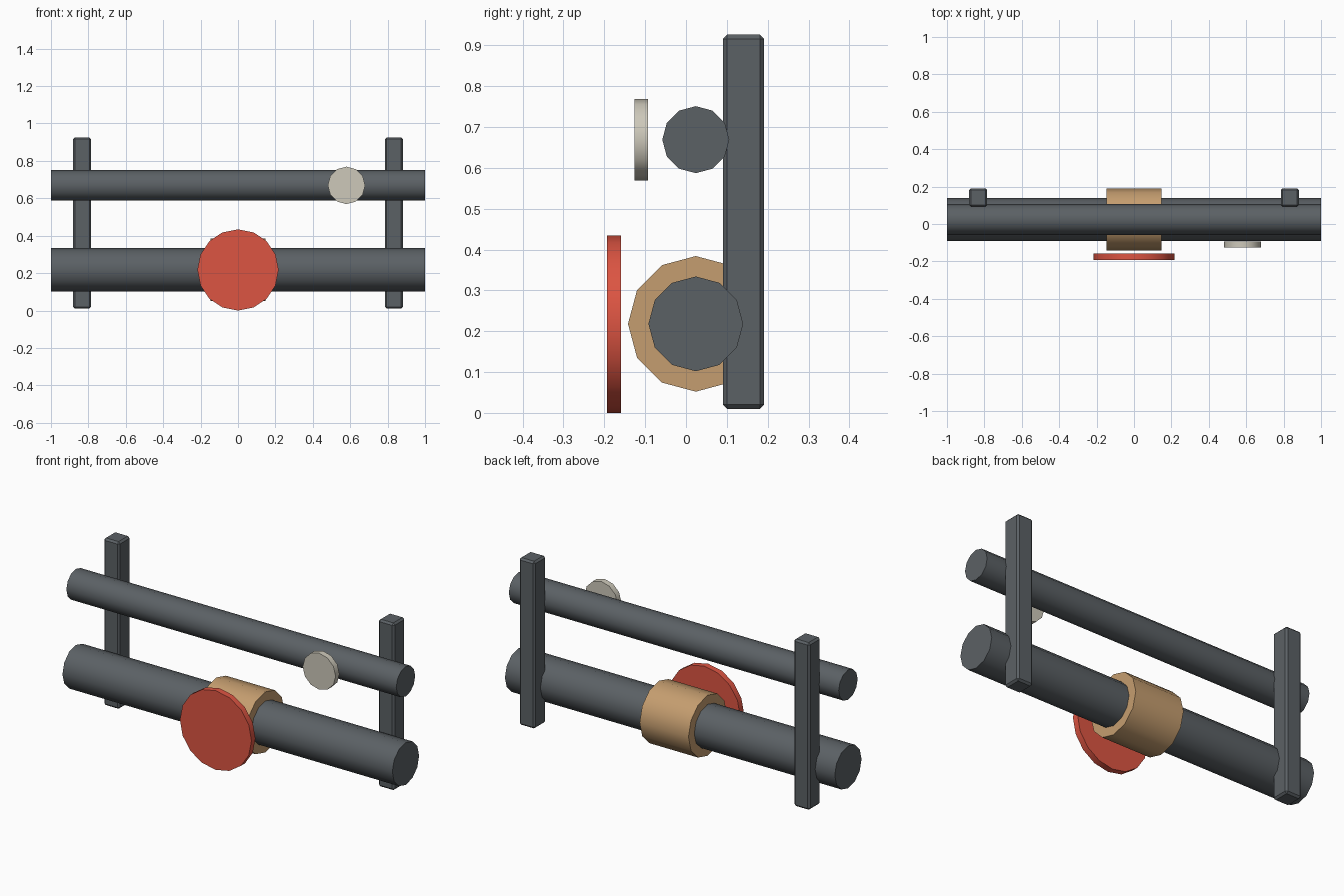
import bpy
from math import pi, radians

if "Cube" in bpy.data.objects:
    bpy.data.objects.remove(bpy.data.objects["Cube"])


def material(name, color):
    m = bpy.data.materials.new(name)
    m.diffuse_color = (*color, 1)
    m.use_nodes = True
    m.node_tree.nodes["Principled BSDF"].inputs["Base Color"].default_value = m.diffuse_color
    return m


STEEL = material("dark_steel", (0.105, 0.119, 0.13))
TAN = material("tan", (0.56, 0.34, 0.16))
RED = material("red", (0.72, 0.09, 0.055))
IVORY = material("ivory", (0.61, 0.58, 0.49))


def rod(name, axis, centre, radius, length, sides, mat):
    """Capped low-poly cylinder along x or y."""
    rot = (0, pi / 2, 0) if axis == "x" else (pi / 2, 0, 0)
    bpy.ops.mesh.primitive_cylinder_add(vertices=sides, radius=radius, depth=length,
                                        location=centre, rotation=rot)
    ob = bpy.context.object
    ob.name = name
    ob.data.materials.append(mat)
    bpy.ops.object.transform_apply(location=False)
    bpy.ops.object.shade_smooth_by_angle(angle=radians(40))
    return ob


def post(name, x):
    """Upright square bar with chamfered edges."""
    bpy.ops.mesh.primitive_cube_add(size=1, location=(x, 0.141, 0.468))
    ob = bpy.context.object
    ob.name = name
    ob.scale = (0.096, 0.1, 0.916)
    bpy.ops.object.transform_apply(location=False)
    ob.data.materials.append(STEEL)
    bevel = ob.modifiers.new("chamfer", "BEVEL")
    bevel.width = 0.01
    bevel.segments = 1


# Pipes
rod("lower_pipe", "x", (0, 0.024, 0.218), 0.116, 2.0, 12, STEEL)
rod("upper_pipe", "x", (0, 0.024, 0.669), 0.082, 2.0, 12, STEEL)

# Valve collar and hand wheel
rod("collar", "x", (0, 0.024, 0.218), 0.166, 0.296, 12, TAN)
rod("hand_wheel", "y", (0, -0.176, 0.217), 0.217, 0.034, 16, RED)

# Gauge on the upper pipe
rod("gauge", "y", (0.58, -0.109, 0.669), 0.1, 0.033, 12, IVORY)

# Support posts
for side, x in (("left", -0.833), ("right", 0.833)):
    post(side + "_post", x)
